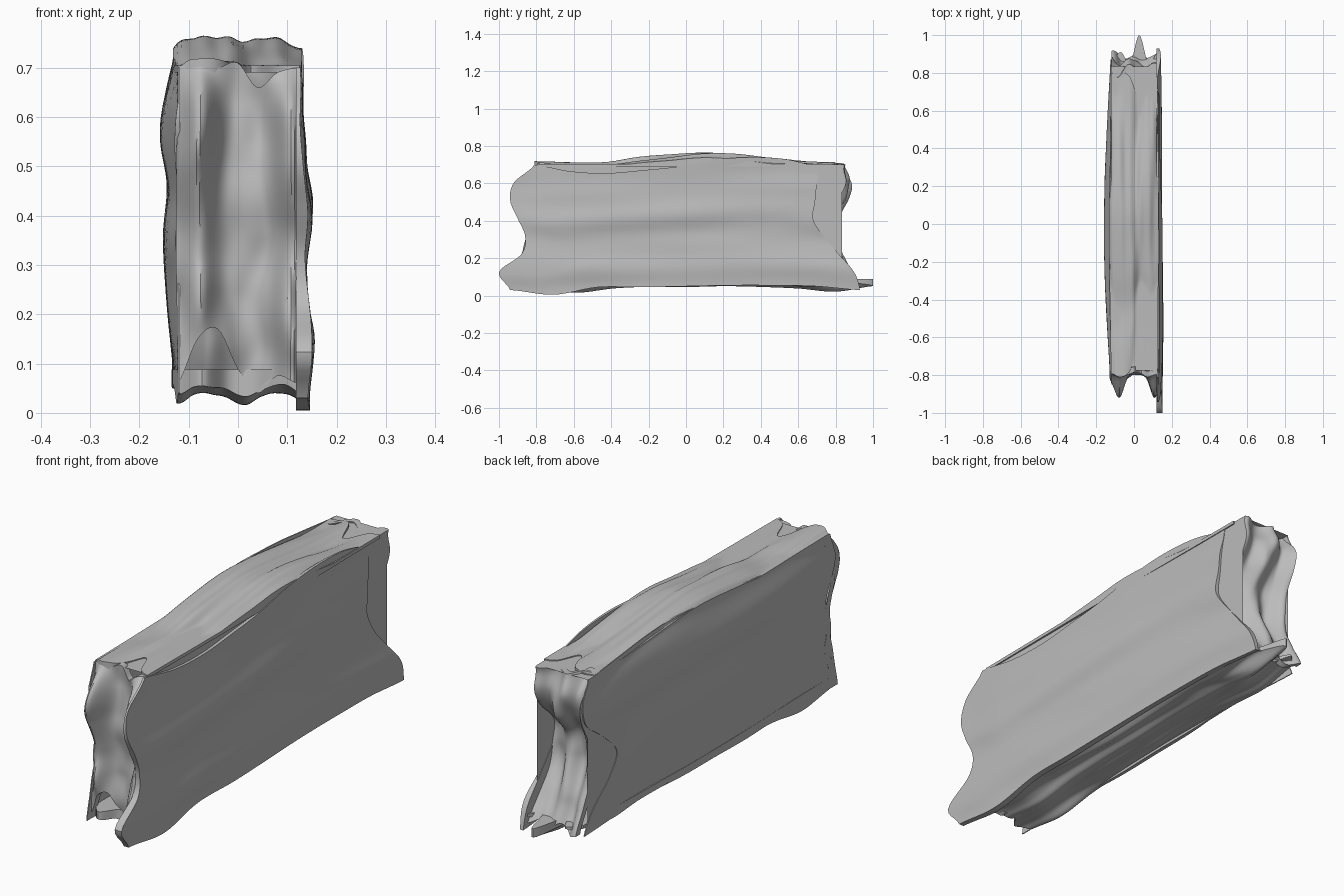
import bpy
import bmesh
from math import exp, sin, pi
from mathutils import Vector, noise

cube = bpy.data.objects.get("Cube")
if cube:
    bpy.data.objects.remove(cube)

GREY = (0.5, 0.5, 0.5, 1)
mat = bpy.data.materials.new("weathered grey")
mat.use_nodes = True
mat.diffuse_color = GREY
bsdf = mat.node_tree.nodes["Principled BSDF"]
bsdf.inputs["Base Color"].default_value = GREY
bsdf.inputs["Roughness"].default_value = 0.9


def curve(f, vals):
    """Smooth curve through evenly spaced values, f in 0..1."""
    n = len(vals) - 1
    p = min(max(f, 0), 1) * n
    i = min(int(p), n - 1)
    t = p - i
    a, b, c, d = (vals[min(max(k, 0), n)] for k in range(i - 1, i + 3))
    return b + t / 2 * (c - a + t * (2*a - 5*b + 4*c - d + t * (3*b - 3*c + d - a)))


def grain(a, b, seed):
    """Soft ripple, -1..1."""
    return noise.noise(Vector((a, b, seed)))


def finish(bm, name):
    bmesh.ops.recalc_face_normals(bm, faces=bm.faces)
    mesh = bpy.data.meshes.new(name)
    bm.to_mesh(mesh)
    bm.free()
    mesh.materials.append(mat)
    ob = bpy.data.objects.new(name, mesh)
    bpy.context.collection.objects.link(ob)
    bpy.ops.object.select_all(action="DESELECT")
    ob.select_set(True)
    bpy.context.view_layer.objects.active = ob
    bpy.ops.object.shade_smooth_by_angle(angle=pi / 5)


def panel(name, place, s_lo, s_hi, t_lo, t_hi, height, back, ns, nt):
    """Closed slab with ragged outline: rippled outer sheet, inner sheet and rim."""
    bm = bmesh.new()
    sheets = []
    for inner in (False, True):
        rows = []
        for i in range(ns + 1):
            u, row = i / ns, []
            for j in range(nt + 1):
                v = j / nt
                lo, hi = curve(v, s_lo), curve(v, s_hi)
                s = lo + (hi - lo) * u
                lo, hi = curve(u, t_lo), curve(u, t_hi)
                t = lo + (hi - lo) * v
                h = back(s, t, u, v) if inner else height(s, t, u, v)
                row.append(bm.verts.new(place(s, t, h)))
            rows.append(row)
        sheets.append(rows)
        for i in range(ns):
            for j in range(nt):
                bm.faces.new((rows[i][j], rows[i+1][j], rows[i+1][j+1], rows[i][j+1]))
    ring = ([(i, 0) for i in range(ns)] + [(ns, j) for j in range(nt)]
            + [(i, nt) for i in range(ns, 0, -1)] + [(0, j) for j in range(nt, 0, -1)])
    a, b = sheets
    for (i, j), (k, m) in zip(ring, ring[1:] + ring[:1]):
        bm.faces.new((a[i][j], a[k][m], b[k][m], b[i][j]))
    finish(bm, name)


# straight core, open at both ends
bm = bmesh.new()
bmesh.ops.create_cube(bm, size=1)
for v in bm.verts:
    v.co = (v.co.x * 0.24, v.co.y * 1.61 + 0.03, v.co.z * 0.62 + 0.39)
bmesh.ops.delete(bm, geom=[f for f in bm.faces if abs(f.normal.y) > 0.9],
                 context="FACES_ONLY")
finish(bm, "core")


# long side panels, with ragged ends
def side_height(wave, along, seed):
    def height(s, t, u, v):
        x = curve(v, wave) + curve(u, along) + 0.008 * grain(s * 1.6, t * 9, seed)
        return max(x, 0.122)
    return height


panel("left_side", lambda s, t, h: (h, s, t),
      [-.94, -1, -.88, -.86, -.90, -.94, -.92, -.81],
      [.93, .90, .82, .74, .68, .69, .70, .72],
      [.03, .005, .045, .045, .05, .055, .055, .05, .03],
      [.70, .665, .655, .67, .69, .725, .74, .73, .69],
      side_height([.148, .155, .145, .140, .150, .142, .138, .134],
                  [-.006, 0, 0, -.001, -.002, -.004, -.008, -.012, -.014], 1.3),
      lambda s, t, u, v: 0.118, 70, 36)
panel("right_side", lambda s, t, h: (-h, s, t),
      [-.85, -.83, -.81, -.78, -.77, -.80, -.83, -.80],
      [.86, .80, .69, .64, .73, .85, .87, .83],
      [.04, .04, .05, .05, .055, .055, .06, .05, .04],
      [.70, .70, .70, .72, .735, .745, .74, .72, .70],
      side_height([.134, .138, .144, .153, .147, .157, .152, .134],
                  [-.026, -.016, -.008, -.002, 0, -.004, -.014, -.024, -.032], 4.7),
      lambda s, t, u, v: 0.118, 70, 36)


# rippled top and bottom panels
def top_height(s, t, u, v):
    z = curve(v, [.71, .712, .71, .735, .75, .762, .756, .738, .718, .708])
    ripple = 0.02 * grain(s * 24, t * 1.7, 2.1) - 0.01 * u
    return max(z + ripple - 0.02 * abs(2 * u - 1) ** 6, 0.704)


def bottom_height(s, t, u, v):
    z = curve(v, [.045, .03, .05, .055, .055, .06, .06, .055, .04, .068])
    return z + 0.022 * grain(s * 22, t * 1.5, 7.4)


panel("top", lambda s, t, h: (s, t, h), [-.122, -.132, -.120], [.125, .13, .125],
      [-.79, -.81, -.78, -.66, -.76, -.79], [.79, .80, .78, .67, .76, .78],
      top_height, lambda s, t, u, v: 0.69, 30, 70)
panel("bottom", lambda s, t, h: (s, t, h), [-.122, -.135, -.118], [.13, .135, .125],
      [-.79, -.84, -.78, -.78, -.82, -.86], [.86, .91, .85, 1, .85, .91],
      bottom_height, lambda s, t, u, v: 0.088, 36, 70)


# folded end panels: two ridges in front, a hollow between them
def front_height(s, t, u, v):
    ridge_a = curve(v, [.05, .07, .06, .08, .11, .145, .11, .03])
    ridge_b = curve(v, [.10, .12, .08, .07, .10, .13, .11, .02])
    out = ridge_a * exp(-((s + 0.078) / 0.036) ** 2)
    out += ridge_b * exp(-((s - 0.11) / 0.035) ** 2)
    return -0.785 - out + 0.03 * grain(s * 16, t * 8, 3.3)


def back_height(s, t, u, v):
    out = curve(v, [.89, .85, .80, .78, .78, .84, .865, .82])
    out -= 0.07 * u ** 3 * sin(pi * v)
    return out + 0.022 * sin(s * 50 + 4 * t) + 0.04 * grain(s * 15, t * 6, 9.2)


panel("front_end", lambda s, t, h: (s, h, t), [-.122, -.126, -.122], [.120, .122, .120],
      [.06, .15, .17, .09, .04, .075, .06], [.70, .71, .70, .71, .66, .69, .70],
      front_height, lambda s, t, u, v: front_height(s, t, u, v) + 0.03, 36, 50)
panel("back_end", lambda s, t, h: (s, h, t), [-.12, -.119, -.12], [.119, .119, .119],
      [.06, .05, .08, .05, .07, .05], [.70, .71, .705, .70, .70, .70],
      back_height, lambda s, t, u, v: back_height(s, t, u, v) - 0.03, 36, 50)
